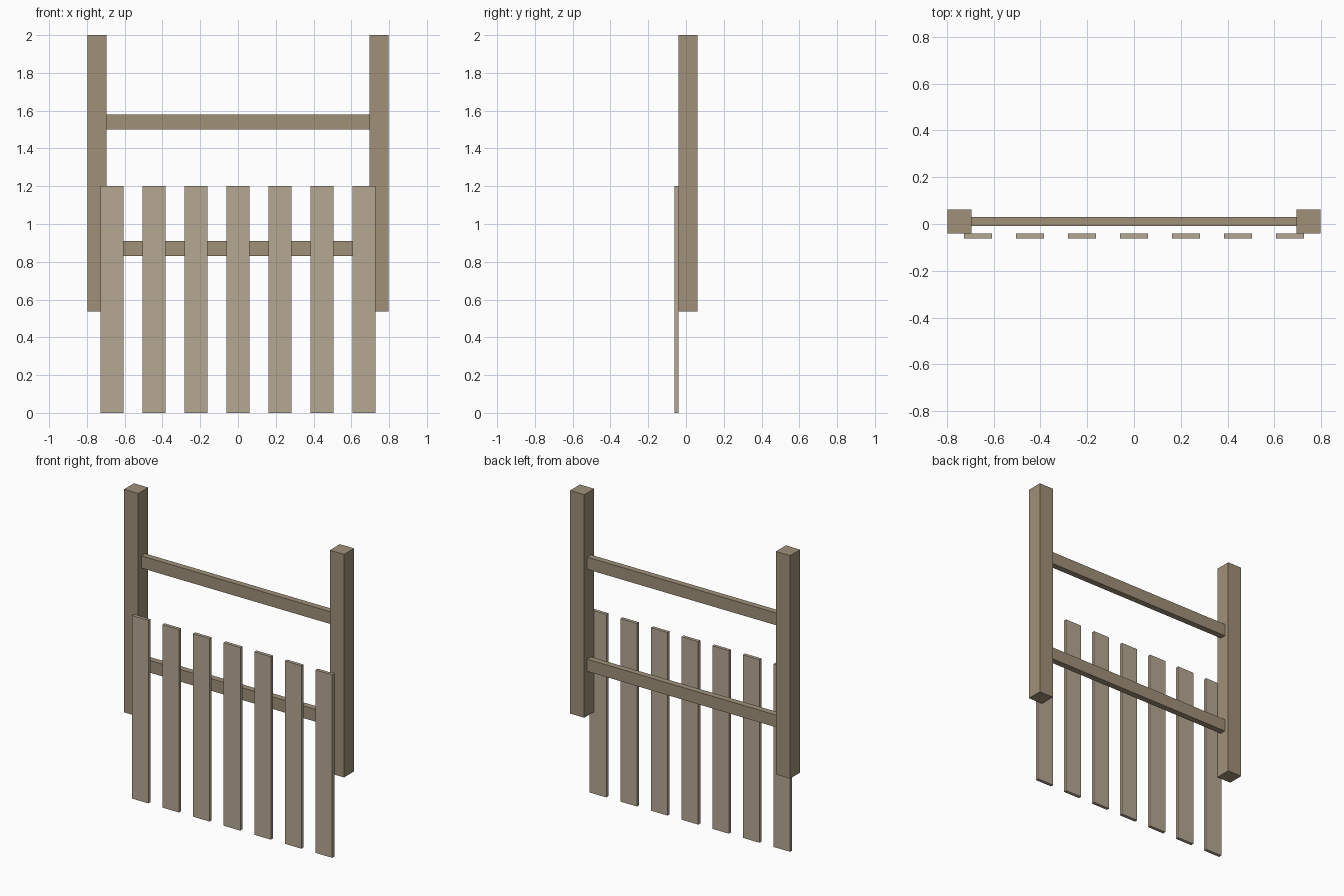
import bpy

if "Cube" in bpy.data.objects:
    bpy.data.objects.remove(bpy.data.objects["Cube"])


def make_material(name, color):
    mat = bpy.data.materials.new(name)
    mat.diffuse_color = (*color, 1.0)
    mat.use_nodes = True
    mat.node_tree.nodes["Principled BSDF"].inputs["Base Color"].default_value = mat.diffuse_color
    return mat


def box(name, x, y, z, mat):
    """Box spanning the given (min, max) range on each axis."""
    bpy.ops.mesh.primitive_cube_add(size=1, location=[sum(r) / 2 for r in (x, y, z)])
    obj = bpy.context.object
    obj.name = name
    obj.scale = [r[1] - r[0] for r in (x, y, z)]
    bpy.ops.object.transform_apply(location=False, rotation=False, scale=True)
    obj.data.materials.append(mat)
    return obj


dark_wood = make_material("dark_wood", (0.35, 0.28, 0.19))
light_wood = make_material("light_wood", (0.47, 0.39, 0.29))

# Two square posts
for side, x in (("left", (-0.798, -0.695)), ("right", (0.695, 0.798))):
    box(f"{side}_post", x, (-0.041, 0.062), (0.538, 2.0), dark_wood)

# Horizontal rails between the posts
for name, z in (("lower_rail", 0.83), ("upper_rail", 1.499)):
    box(name, (-0.695, 0.695), (-0.009, 0.031), (z, z + 0.08), dark_wood)

# Row of upright slats on the front
SLATS, SPACING, WIDTH = 7, 0.2223, 0.12
for i in range(SLATS):
    cx = (i - (SLATS - 1) / 2) * SPACING
    box(f"slat_{i + 1}", (cx - WIDTH / 2, cx + WIDTH / 2), (-0.062, -0.041), (0.0, 1.2), light_wood)
